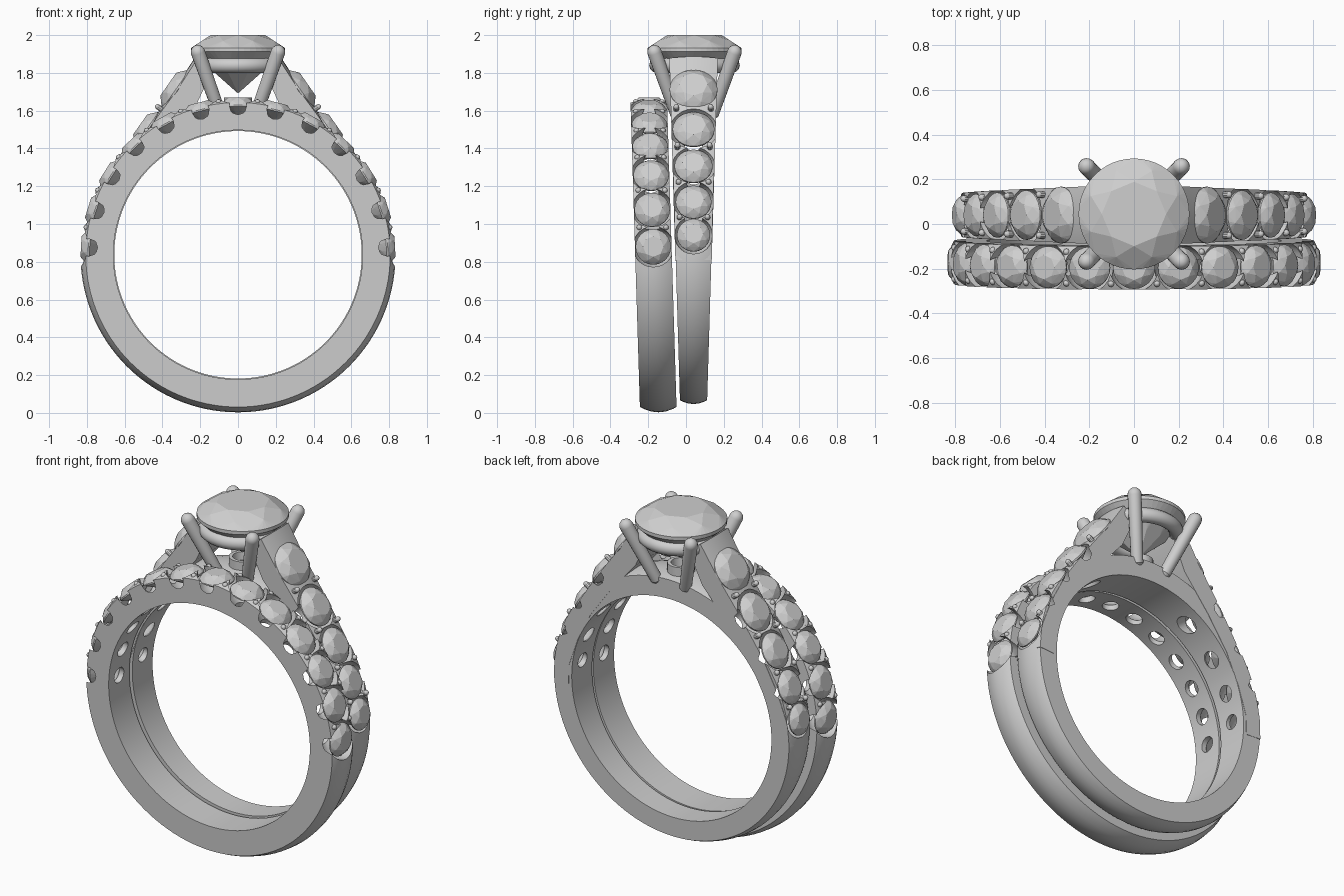
import bpy, bmesh
from math import pi, sin, cos, radians
from mathutils import Vector, Matrix

if "Cube" in bpy.data.objects:
    bpy.data.objects.remove(bpy.data.objects["Cube"])

metal = bpy.data.materials.new("soft_grey")
metal.use_nodes = True
grey = (0.62, 0.62, 0.62, 1)
metal.diffuse_color = grey
metal.node_tree.nodes["Principled BSDF"].inputs["Base Color"].default_value = grey

CENTRE_Z = 0.837
HEAD_Y = 0.045


def finish(bm, name, smooth=True):
    bmesh.ops.recalc_face_normals(bm, faces=bm.faces)
    mesh = bpy.data.meshes.new(name)
    bm.to_mesh(mesh)
    bm.free()
    mesh.materials.append(metal)
    obj = bpy.data.objects.new(name, mesh)
    bpy.context.collection.objects.link(obj)
    if smooth:
        soften(obj)
    return obj


def soften(obj):
    bpy.ops.object.select_all(action='DESELECT')
    obj.select_set(True)
    bpy.context.view_layer.objects.active = obj
    bpy.ops.object.shade_smooth_by_angle(angle=radians(32))


def skin(bm, rings, loop=False, place=Matrix()):
    """Join closed rings of points into a tube, capped or looped."""
    rows = [[bm.verts.new(place @ Vector(p)) for p in ring] for ring in rings]
    n = len(rows[0])
    pairs = list(zip(rows, rows[1:])) + ([(rows[-1], rows[0])] if loop else [])
    for a, b in pairs:
        for i in range(n):
            j = (i + 1) % n
            bm.faces.new((a[i], a[j], b[j], b[i]))
    if not loop:
        bm.faces.new(rows[0])
        bm.faces.new(rows[-1])


def lathe(profile, n=24, turn=0.0):
    return [[(r * cos(2 * pi * (i + turn) / n), r * sin(2 * pi * (i + turn) / n), z)
             for i in range(n)] for r, z in profile]


def aim(pos, direction):
    return Matrix.Translation(pos) @ Vector(direction).to_track_quat('Z', 'Y').to_matrix().to_4x4()


def section(inner, outer, y_at, w_at, dome):
    """Flat-sided cross-section with a gently domed outside."""
    inner, outer = Vector(inner), Vector(outer)
    out = (outer - inner).normalized()
    pts = [(inner, -1)] + [(outer - out * dome * t * t, t)
                           for t in (-1, -0.8, -0.4, 0, 0.4, 0.8, 1)] + [(inner, 1)]
    return [(p.x, y_at(p.z) + t * w_at(p.z), p.z) for p, t in pts]


def band(name, r_in, r_out, y_at, w_at, dome, n=120):
    rings = []
    for i in range(n):
        d = Vector((cos(2 * pi * i / n), 0, sin(2 * pi * i / n)))
        c = Vector((0, 0, CENTRE_Z))
        rings.append(section(c + d * r_in, c + d * r_out, y_at, w_at, dome))
    bm = bmesh.new()
    skin(bm, rings, loop=True)
    return finish(bm, name, False)


def stone(name, place, r, crown, depth, girdle=24):
    """Faceted round stone: hull of table, crown, girdle and pavilion rings."""
    bm = bmesh.new()
    rows = (lathe([(0.58, crown)], 8) + lathe([(0.84, crown * 0.6)], 8, 0.5)
            + lathe([(1, 0.04), (1, -0.04)], girdle)
            + lathe([(0.5, -depth * 0.56)], 8, 0.5) + [[(0, 0, -depth)]])
    for row in rows:
        for p in row:
            bm.verts.new(place @ (Vector(p) * r))
    bmesh.ops.convex_hull(bm, input=bm.verts)
    bmesh.ops.dissolve_limit(bm, angle_limit=0.02, verts=bm.verts, edges=bm.edges)
    return finish(bm, name, False)


def seat(bm, place, s=1.0):
    """Cutter: drilled hole, round bowl and open top for one stone."""
    bowl = [(0.108 * cos(a), -0.108 * sin(a)) for a in (radians(d) for d in (64, 48, 32, 16, 0))]
    profile = [(0.045, -0.26), (0.045, -0.1)] + bowl + [(0.108, 0.12)]
    skin(bm, lathe([(r * s, z * s) for r, z in profile]), place=place)


def carve(targets, bm):
    cutter = finish(bm, "seat_cutter", False)
    cutter.hide_render = True
    for obj in targets:
        mod = obj.modifiers.new("seats", 'BOOLEAN')
        mod.operation, mod.solver, mod.use_self = 'DIFFERENCE', 'EXACT', True
        mod.object = cutter
        bpy.context.view_layer.objects.active = obj
        bpy.ops.object.modifier_apply(modifier=mod.name)
        soften(obj)
    bpy.data.objects.remove(cutter)


def pin(bm, start, end, r0, r1, n=16):
    """Tapered rod with a rounded tip."""
    start, end = Vector(start), Vector(end)
    length = (end - start).length
    tip = [(r1 * cos(a), length + r1 * sin(a)) for a in (0, 0.4, 0.8, 1.2, 1.45)]
    skin(bm, lathe([(r0 * 0.6, -r0 * 0.5), (r0, 0)] + tip, n), place=aim(start, end - start))


def bead_pair(bm, pos, normal, w):
    for s in (-1, 1):
        p = Vector(pos) + Vector((0, s * w, 0))
        pin(bm, p - normal * 0.05, p + normal * 0.012, 0.015, 0.015, 10)


# Front band with thirteen stones, leaning slightly forward
def front_y(z):
    return -0.172 - 0.031 * (z - CENTRE_Z)


front_band = band("front_band", 0.66, 0.834, front_y, lambda z: 0.097, 0.028)
cuts, beads = bmesh.new(), bmesh.new()
STEP = 14.5
for k in range(-6, 7):
    a = radians(90 + k * STEP)
    d = Vector((cos(a), 0, sin(a)))
    p = d * 0.79 + Vector((0, 0, CENTRE_Z))
    p.y = front_y(p.z)
    seat(cuts, aim(p, d))
    stone(f"front_band_stone_{k + 7}", aim(p, d), 0.094, 0.45, 0.62)
    if k < 6:
        a += radians(STEP / 2)
        d = Vector((cos(a), 0, sin(a)))
        p = d * 0.803 + Vector((0, 0, CENTRE_Z))
        p.y = front_y(p.z)
        bead_pair(beads, p, d, 0.07)
carve([front_band], cuts)


# Rear band, widening upwards, with rising shoulders
def rear_y(z):
    return 0.04


def rear_w(z):
    return 0.07 + 0.03 * z


rear_band = band("rear_band", 0.655, 0.79, rear_y, rear_w, 0.02)
path = [(0.215, 1.88), (0.325, 1.71), (0.48, 1.5), (0.61, 1.305),
        (0.705, 1.115), (0.767, 0.94), (0.775, 0.81)]
thick = (0.1, 0.13, 0.11, 0.1, 0.1, 0.1, 0.1)
radii = (0, 0.127, 0.111, 0.101, 0.095, 0.088, 0)
parts = [rear_band]
cuts = bmesh.new()
for side, label in ((1, "left"), (-1, "right")):
    pts = [Vector((side * x, 0, z)) for x, z in path]
    rings = []
    for i, p in enumerate(pts):
        t = (pts[min(i + 1, 6)] - pts[max(i - 1, 0)]).normalized()
        normal = Vector((-t.z * side, 0, t.x * side))
        rings.append(section(p - normal * thick[i], p + normal * 0.012, rear_y,
                             lambda z: rear_w(z) + 0.002, 0.015))
        if radii[i]:
            place = aim(p + Vector((0, 0.04, 0)), normal)
            stone(f"{label}_shoulder_stone_{i}", place, radii[i], 0.42, 0.6)
            if i > 1:
                seat(cuts, place, radii[i] / 0.094)
            if i < 5:
                mid = (p + pts[i + 1]) / 2 + Vector((0, 0.04, 0))
                bead_pair(beads, mid + normal * 0.015, normal, rear_w(p.z) - 0.03)
    bm = bmesh.new()
    skin(bm, rings)
    parts.append(finish(bm, f"{label}_shoulder", False))
seat(cuts, aim((0, HEAD_Y, 1.67), (0, 0, 1)), 0.6)
carve(parts, cuts)
finish(beads, "setting_beads")

# Head: centre stone, gallery ring, base collar and four prongs
head = Matrix.Translation((0, HEAD_Y, 0))
stone("centre_stone", Matrix.Translation((0, HEAD_Y, 1.922)), 0.248, 0.315, 0.93, 48)

bm = bmesh.new()
tube = [(0.2 + 0.04 * cos(i * pi / 6), 1.84 + 0.04 * sin(i * pi / 6)) for i in range(12)]
skin(bm, lathe(tube, 48), loop=True, place=head)
finish(bm, "gallery_ring")

bm = bmesh.new()
skin(bm, lathe([(0.045, 1.58), (0.075, 1.58), (0.075, 1.67), (0.055, 1.67)], 32),
     loop=True, place=head)
finish(bm, "base_collar")

bm = bmesh.new()
for sx in (-1, 1):
    for sy in (-1, 1):
        pin(bm, (sx * 0.095, HEAD_Y + sy * 0.095, 1.58),
            (sx * 0.212, HEAD_Y + sy * 0.212, 1.91), 0.033, 0.038)
finish(bm, "prongs")
